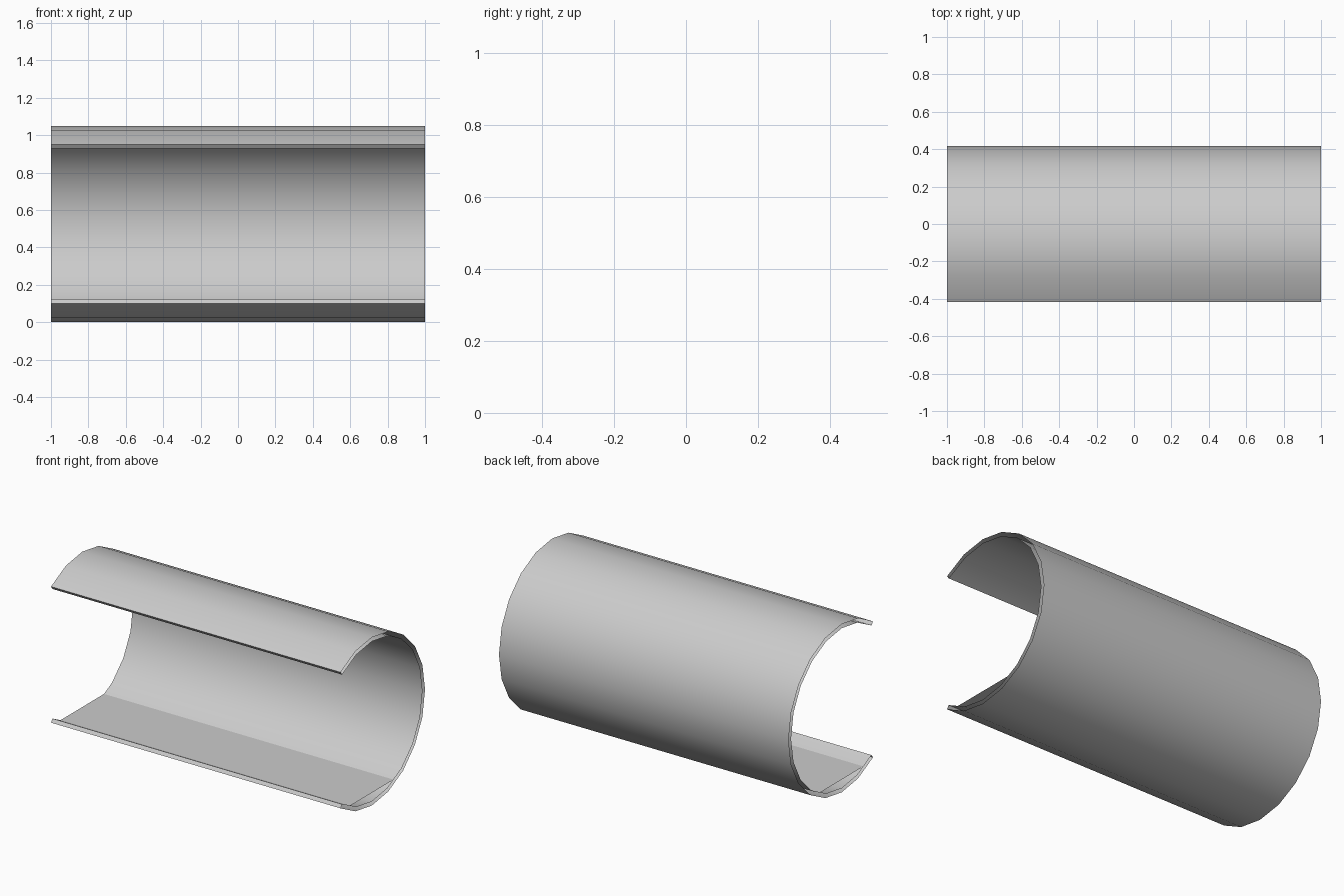
import bpy, bmesh
from math import radians, sin, cos

if "Cube" in bpy.data.objects:
    bpy.data.objects.remove(bpy.data.objects["Cube"])

SEGS, STEP = 14, 18          # 14 of 20 sides, open toward the front
R_OUT, R_IN = 0.525, 0.5
CY, CZ = -0.108, 0.525       # tube axis


def arc(r):
    """Cross-section points from lower lip round the back to upper lip."""
    half = SEGS * STEP / 2
    return [(CY + r * cos(radians(-half + i * STEP)),
             CZ + r * sin(radians(-half + i * STEP))) for i in range(SEGS + 1)]


def extrude_profile(name, points, closed):
    """Sweep a (y, z) profile along x, leaving the ends open."""
    bm = bmesh.new()
    left = [bm.verts.new((-1, y, z)) for y, z in points]
    right = [bm.verts.new((1, y, z)) for y, z in points]
    n = len(points)
    for i in range(n if closed else n - 1):
        j = (i + 1) % n
        bm.faces.new((left[i], left[j], right[j], right[i]))
    mesh = bpy.data.meshes.new(name)
    bm.to_mesh(mesh)
    bm.free()
    obj = bpy.data.objects.new(name, mesh)
    bpy.context.collection.objects.link(obj)
    bpy.ops.object.select_all(action='DESELECT')
    obj.select_set(True)
    bpy.context.view_layer.objects.active = obj
    return obj


# Double-walled open tube: outer wall, inner wall and the two lips
extrude_profile("tube_shell", arc(R_OUT)[::-1] + arc(R_IN), True)
bpy.ops.object.shade_smooth_by_angle(angle=radians(30))

# Flat floor inside the tube
extrude_profile("floor", [(CY + 0.215, 0.08), (CY - 0.215, 0.08)], False)
